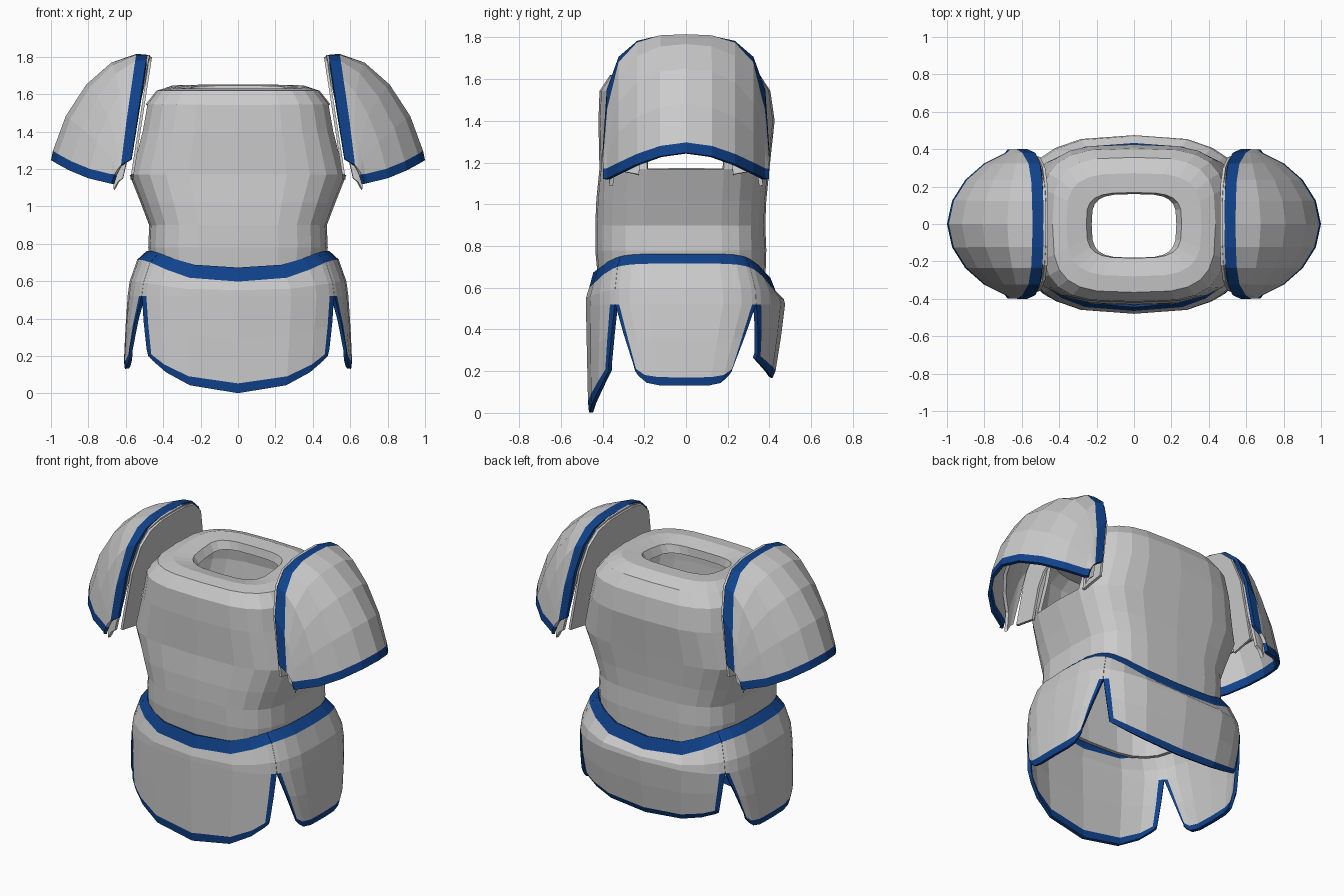
import bpy
from math import sin, cos, asin, pi, radians

if "Cube" in bpy.data.objects:
    bpy.data.objects.remove(bpy.data.objects["Cube"])

blue = bpy.data.materials.new("blue_trim")
blue.diffuse_color = (0.005, 0.055, 0.26, 1)
blue.use_nodes = True
blue.node_tree.nodes["Principled BSDF"].inputs["Base Color"].default_value = blue.diffuse_color


def power(v, e):
    return abs(v) ** e * (1 if v >= 0 else -1)


def oval(t, hx, front, back, e=0.58, keel=0.0):
    """Point on a rounded-rectangle outline; keel is a ridge on the centre line."""
    s = power(sin(t), e)
    depth = (back if s > 0 else front) - keel * (1 - abs(sin(t)) ** 12)
    return hx * power(cos(t), e), s * depth


def grid(name, rows, closed=False, is_blue=None, skip=None, mirror=False, thick=0.02):
    """Skin a list of equally long point rows with quads."""
    n = len(rows[0])
    verts = [p for r in rows for p in r]
    faces, mats = [], []
    for i in range(len(rows) - 1):
        for j in range(n if closed else n - 1):
            if skip and skip(i, j):
                continue
            k = (j + 1) % n
            faces.append((i * n + j, i * n + k, (i + 1) * n + k, (i + 1) * n + j))
            mats.append(1 if is_blue and is_blue(i, j) else 0)
    me = bpy.data.meshes.new(name)
    me.from_pydata(verts, [], faces)
    me.materials.append(None)
    me.materials.append(blue)
    for f, m in zip(me.polygons, mats):
        f.material_index = m
    ob = bpy.data.objects.new(name, me)
    bpy.context.collection.objects.link(ob)
    sol = ob.modifiers.new("thickness", 'SOLIDIFY')
    sol.thickness, sol.offset = thick, 0
    if mirror:
        ob.modifiers.new("mirror", 'MIRROR')
    return ob


# Breastplate: stacked rings (z, half width, front depth, back depth, tilt), open neck and armholes
RINGS = [(.62, .45, .41, .37, 0), (.78, .47, .425, .375, 0), (.9, .465, .425, .37, 0),
         (1.02, .51, .42, .375, 0), (1.17, .57, .405, .39, 0), (1.4, .51, .41, .415, 0),
         (1.54, .485, .405, .395, 0), (1.61, .43, .36, .35, 0), (1.63, .36, .28, .27, .04),
         (1.62, .26, .19, .175, .10), (1.575, .235, .19, .17, .10)]
SEG = 24
torso = []
for z, hx, f, b, tilt in RINGS:
    ring = [oval(2 * pi * j / SEG, hx, f, b) for j in range(SEG)]
    torso.append([(x, y, z + tilt * y) for x, y in ring])
grid("breastplate", torso, closed=True,
     skip=lambda i, j: i in (4, 5) and j in (0, 23, 11, 12))

# Skirt plates: rows (half width, front depth, back depth) from belt down to hem
SKIRT = [(.48, .435, .395), (.53, .455, .425), (.57, .47, .46), (.58, .47, .465),
         (.592, .465, .445), (.60, .46, .42), (.595, .455, .405)]
FALL = [0, 0, 0, 0, .45, .9, 1]      # how far each row is from slit top to hem
COLS = [-1, -.9, -.66, -.33, 0, .33, .66, .9, 1]


def skirt_plate(name, centre, half_top, half_hem, hem):
    rows = []
    for i, (hx, f, b) in enumerate(SKIRT):
        row = []
        for w in COLS:
            t = radians(centre + w * (half_top + (half_hem - half_top) * FALL[i]))
            dip = sin(t) ** 4
            top = .755 - (.085 if sin(t) < 0 else .11) * dip
            belt = top - .045 - .03 * dip
            if i < 3:
                z = (top, belt, .4 * belt + .6 * .52)[i]
            else:
                z = .52 + (hem(abs(w)) - .52) * FALL[i]
            row.append((*oval(t, hx, f, b, .6, .018), z))
        rows.append(row)
    grid(name, rows,
         is_blue=lambda i, j: i in (0, 5) or (i >= 3 and j in (0, len(COLS) - 2)))


skirt_plate("skirt_front", -90, 53, 43, lambda w: .002 + .2 * w ** 1.4)
skirt_plate("skirt_back", 90, 53, 41, lambda w: .17 + .09 * w ** 1.4)
for side, a in (("right", 0), ("left", 180)):
    skirt_plate("skirt_" + side, a, 37, 21, lambda w: .132 + .07 * w ** 4)


# Shoulder guards: quarter domes fanned from the tilted inner rim to the lower outer edge
def rim_height(s, r_min):
    return max((1 - abs(s) ** 3.8) ** (1 / 3.8), r_min)


def spread(cols):
    return [sin((-1 + 2 * j / cols) * pi / 2) for j in range(cols + 1)]


def dome(centre, up, out, depth, arc, trim, r_min=.2, cols=10):
    lines = []
    for s in spread(cols):
        r_up = rim_height(s, r_min)
        r_out = max((1 - abs(s) ** 1.9) ** .6, r_min)
        # trim widths, as angles, at the inner rim and at the outer edge
        d = min(.45 * arc, asin(min(1, trim / (out[0] * r_out)) ** (1 / 1.15)))
        e = min(.4 * arc, arc - d - .1, asin(min(1, trim * .9 / (up[1] * r_up)) ** (1 / 1.15)))
        line = []
        for a in (0, d, *(d + (arc - d - e) * q for q in (.25, .5, .75)), arc - e, arc):
            cu, co = max(cos(a), 0) ** 1.15 * r_up, sin(a) ** 1.15 * r_out
            line.append((centre[0] + up[0] * cu + out[0] * co, depth * s,
                         centre[1] + up[1] * cu + out[1] * co * r_out))
        lines.append(line)
    return lines


grid("shoulder_guards", dome((.59, 1.115), (-.105, .685), (.40, .13), .39, pi / 2, .055),
     is_blue=lambda i, j: j in (0, 5), mirror=True)

# Grey lining below the corners of each shoulder guard
grid("shoulder_linings", dome((.635, 1.06), (-.165, .74), (.29, .14), .36, pi / 2.6, .06, .12),
     mirror=True)

# Arched inner wall of each shoulder guard, from its rim in to the armhole
grid("shoulder_walls", [[(.575 - .108 * rim_height(s, .1) * k, .375 * s * k,
                          1.10 + .70 * rim_height(s, .1) * k) for k in (1, .8, .6)]
                        for s in spread(10)], mirror=True, thick=.015)
